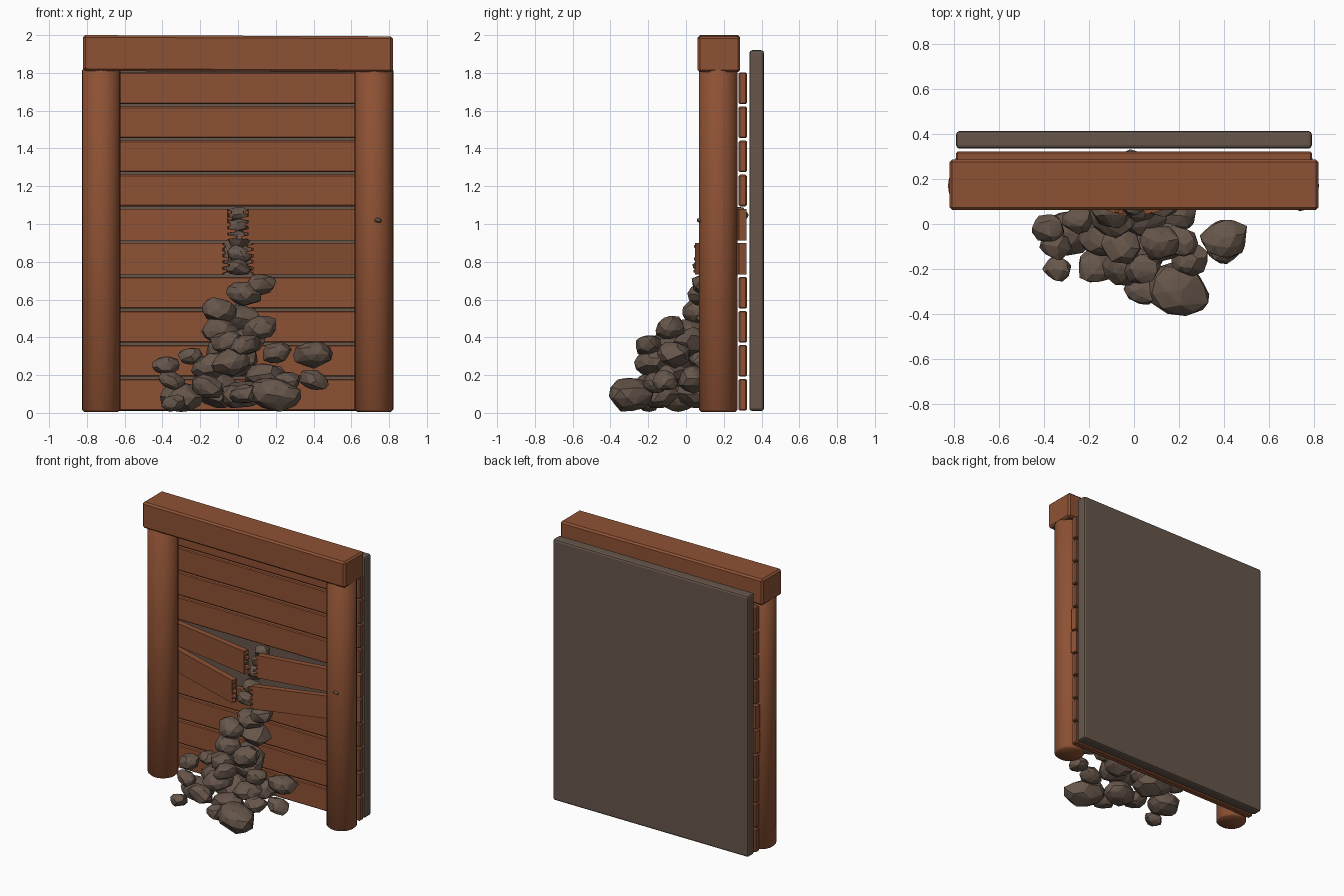
import bpy, bmesh, math, random
from mathutils import Matrix, Vector

random.seed(7)
default = bpy.data.objects.get("Cube")
if default:
    bpy.data.objects.remove(default, do_unlink=True)


def material(name, rgb):
    mat = bpy.data.materials.new(name)
    mat.use_nodes = True
    color = (*rgb, 1)
    mat.diffuse_color = color
    mat.node_tree.nodes["Principled BSDF"].inputs["Base Color"].default_value = color
    return mat


WOOD = material("reddish_wood", (0.27, 0.083, 0.034))
STONE = material("brown_stone", (0.135, 0.094, 0.07))


def finish(name, bm, mat, smooth=False):
    mesh = bpy.data.meshes.new(name)
    bm.to_mesh(mesh)
    bm.free()
    mesh.materials.append(mat)
    mesh.polygons.foreach_set("use_smooth", [smooth] * len(mesh.polygons))
    obj = bpy.data.objects.new(name, mesh)
    bpy.context.collection.objects.link(obj)
    return obj


def add_box(bm, low, high):
    low, high = Vector(low), Vector(high)
    place = Matrix.Translation((low + high) / 2) @ Matrix.Diagonal((*(high - low), 1))
    return bmesh.ops.create_cube(bm, size=1, matrix=place)["verts"]


def box(name, low, high, mat, bevel=0.006, segments=1):
    bm = bmesh.new()
    add_box(bm, low, high)
    bmesh.ops.bevel(bm, geom=bm.edges[:], offset=bevel, segments=segments,
                    profile=0.5, affect='EDGES')
    return finish(name, bm, mat)


def post(name, x):
    bm = bmesh.new()
    bmesh.ops.create_cone(bm, cap_ends=True, segments=20, radius1=0.102, radius2=0.102,
                          depth=1.82, matrix=Matrix.Translation((x, 0.17, 0.915)))
    rims = [e for e in bm.edges if abs(e.verts[0].co.z - e.verts[1].co.z) < 0.01]
    bmesh.ops.bevel(bm, geom=rims, offset=0.012, segments=1, affect='EDGES')
    return finish(name, bm, WOOD, smooth=True)


def rock(name, x, y, z, radius):
    # Faceted boulder: a squashed icosphere with random dents
    bm = bmesh.new()
    bmesh.ops.create_icosphere(bm, subdivisions=2, radius=radius)
    for v in bm.verts:
        v.co *= random.uniform(0.85, 1.12)
    bmesh.ops.convex_hull(bm, input=bm.verts[:])
    loose = [v for v in bm.verts if not v.link_faces]
    bmesh.ops.delete(bm, geom=loose, context='VERTS')
    turn = Matrix.Rotation(random.uniform(-0.5, 0.5), 4, 'Z')
    tilt = Matrix.Rotation(random.uniform(-0.3, 0.3), 4, 'Y')
    bm.transform(turn @ tilt @ Matrix.Diagonal((1.15, 1, 0.78, 1)))
    lowest = min(v.co.z for v in bm.verts)
    bm.transform(Matrix.Translation((x, y, max(z, 0.005 - lowest))))
    bmesh.ops.recalc_face_normals(bm, faces=bm.faces[:])
    return finish(name, bm, STONE)


def broken_plank(name, side, bottom, angle, length):
    # Half plank that swings forward from its outer end, with splinters at the break
    bm = bmesh.new()
    height = 0.165
    add_box(bm, (0, -0.021, 0), (length, 0.021, height))
    for i in range(5):
        reach = random.uniform(0.012, 0.05)
        z = height * (i + 0.5) / 5
        verts = add_box(bm, (length - 0.01, -0.018, z - 0.013),
                        (length + reach, 0.014, z + 0.013))
        tip = Vector((length + reach, random.uniform(-0.03, 0.01), z))
        for v in verts:
            if v.co.x > length:
                v.co = v.co.lerp(tip, 0.6)
    bm.transform(Matrix.Rotation(-angle, 4, 'Z'))
    bm.transform(Matrix.Translation((-0.79, 0.3, bottom)))
    if side > 0:
        bm.transform(Matrix.Diagonal((-1, 1, 1, 1)))
        bmesh.ops.reverse_faces(bm, faces=bm.faces[:])
    return finish(name, bm, WOOD)


# Frame and backing slab
box("back_slab", (-0.79, 0.335, 0.01), (0.79, 0.413, 1.92), STONE, 0.015, 2)
beam = box("top_beam", (-0.82, 0.062, 1.81), (0.82, 0.287, 2.0), WOOD, 0.012)
for v in beam.data.vertices:
    v.co.z -= 0.004 * (v.co.x + 0.82)
post("right_post", -0.725)
post("left_post", 0.72)

# Plank wall, with two planks snapped in the middle
pitch = 0.1803
for row in range(10):
    bottom = 0.012 + row * pitch
    if row in (4, 5):
        angle = math.radians(18 if row == 4 else 10)
        for side, label in ((-1, "right"), (1, "left")):
            broken_plank(f"broken_plank_{label}_{row}", side, bottom, angle, 0.75)
    else:
        box(f"plank_{row}", (-0.79, 0.279, bottom), (0.79, 0.322, bottom + 0.167), WOOD)

# Rubble spilling through the hole: x, y, z, radius
RUBBLE = [
    (.2, -.29, .1, .12), (.04, -.29, .1, .07), (-.17, -.19, .14, .08),
    (-.04, -.18, .27, .09), (.02, -.14, .1, .1), (.25, -.16, .16, .07),
    (.4, -.06, .31, .09), (.4, -.11, .17, .07), (.13, -.07, .2, .09),
    (-.3, -.04, .08, .1), (-.38, -.02, .25, .065), (-.35, -.1, .17, .06),
    (-.34, -.2, .05, .055), (-.25, .02, .3, .06), (-.14, -.06, .25, .09),
    (-.06, -.1, .37, .08), (.04, -.2, .36, .07), (.12, -.08, .45, .08),
    (.2, -.08, .32, .07), (-.1, .03, .43, .09), (.04, .03, .38, .09),
    (-.1, .06, .54, .085), (.03, .1, .63, .085), (.12, .1, .68, .075),
    (0, .1, .77, .06), (.01, .15, .84, .06), (0, .2, .92, .055),
    (0, .25, .99, .05), (0, .28, 1.05, .05), (.17, .04, .18, .09),
    (-.1, .08, .12, .12), (-.03, .14, .3, .13), (.02, .16, .5, .1),
]
for i, values in enumerate(RUBBLE):
    rock(f"rock_{i}", *values)

# Small chip stuck in the left post
rock("post_chip", 0.74, 0.075, 1.02, 0.018)
